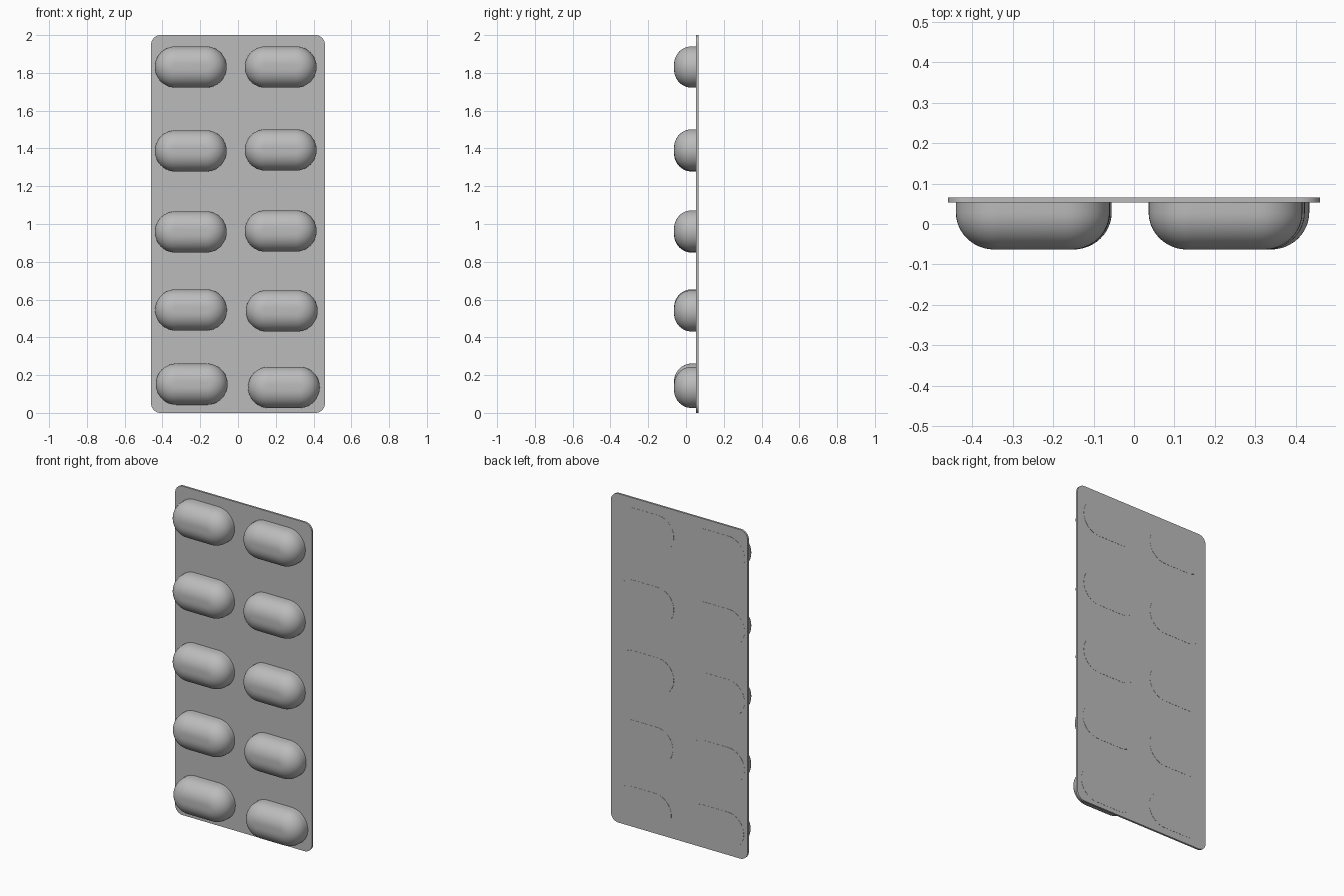
import bpy, bmesh
from math import sin, cos, pi, radians

cube = bpy.data.objects.get("Cube")
if cube:
    bpy.data.objects.remove(cube, do_unlink=True)

grey = bpy.data.materials.new("foil grey")
grey.use_nodes = True
grey.diffuse_color = (0.5, 0.5, 0.5, 1)
grey.node_tree.nodes["Principled BSDF"].inputs["Base Color"].default_value = (0.5, 0.5, 0.5, 1)


def rounded_outline(half_x, half_z, radius, steps):
    """Rounded rectangle in the x-z plane."""
    points = []
    for quarter, (sx, sz) in enumerate([(1, 1), (-1, 1), (-1, -1), (1, -1)]):
        for i in range(steps + 1):
            a = (quarter + i / steps) * pi / 2
            points.append((sx * (half_x - radius) + radius * cos(a),
                           sz * (half_z - radius) + radius * sin(a)))
    return points


def loft(name, rings, location):
    """Skin a list of (y, outline) rings and cap both ends."""
    bm = bmesh.new()
    loops = [[bm.verts.new((x, y, z)) for x, z in outline] for y, outline in rings]
    n = len(loops[0])
    for a, b in zip(loops, loops[1:]):
        for i in range(n):
            j = (i + 1) % n
            bm.faces.new((a[i], a[j], b[j], b[i]))
    bm.faces.new(loops[0])
    bm.faces.new(loops[-1])
    bmesh.ops.remove_doubles(bm, verts=bm.verts, dist=1e-5)
    bmesh.ops.recalc_face_normals(bm, faces=bm.faces)
    mesh = bpy.data.meshes.new(name)
    bm.to_mesh(mesh)
    bm.free()
    mesh.materials.append(grey)
    obj = bpy.data.objects.new(name, mesh)
    obj.location = location
    bpy.context.collection.objects.link(obj)
    bpy.ops.object.select_all(action="DESELECT")
    obj.select_set(True)
    bpy.context.view_layer.objects.active = obj
    bpy.ops.object.shade_smooth_by_angle(angle=radians(35))
    return obj


# Thin backing sheet with rounded corners
sheet = rounded_outline(0.46, 1.0, 0.05, 8)
loft("backing_sheet", [(0.053, sheet), (0.065, sheet)], (0, 0, 1))

# Bubble: straight wall at the back, rounding over to a flat front
HALF_X, HALF_Z, ROUND_IN, ROUND_DEEP, FRONT = 0.19, 0.109, 0.095, 0.092, -0.063
bubble = [(0.066, rounded_outline(HALF_X, HALF_Z, HALF_Z, 12))]
for i in range(13):
    a = i / 12 * pi / 2
    inset = ROUND_IN * (1 - cos(a))
    y = FRONT + ROUND_DEEP * (1 - sin(a))
    bubble.append((y, rounded_outline(HALF_X - inset, HALF_Z - inset, HALF_Z - inset, 12)))

# Two columns of slightly uneven bubbles, bottom row first
columns = {
    "right": [(-0.245, 0.152), (-0.249, 0.545), (-0.25, 0.958), (-0.25, 1.387), (-0.25, 1.831)],
    "left": [(0.243, 0.135), (0.232, 0.54), (0.226, 0.963), (0.226, 1.392), (0.226, 1.831)],
}
for side, spots in columns.items():
    for row, (x, z) in enumerate(spots, 1):
        loft(f"{side}_bubble_{row}", bubble, (x, 0, z))
